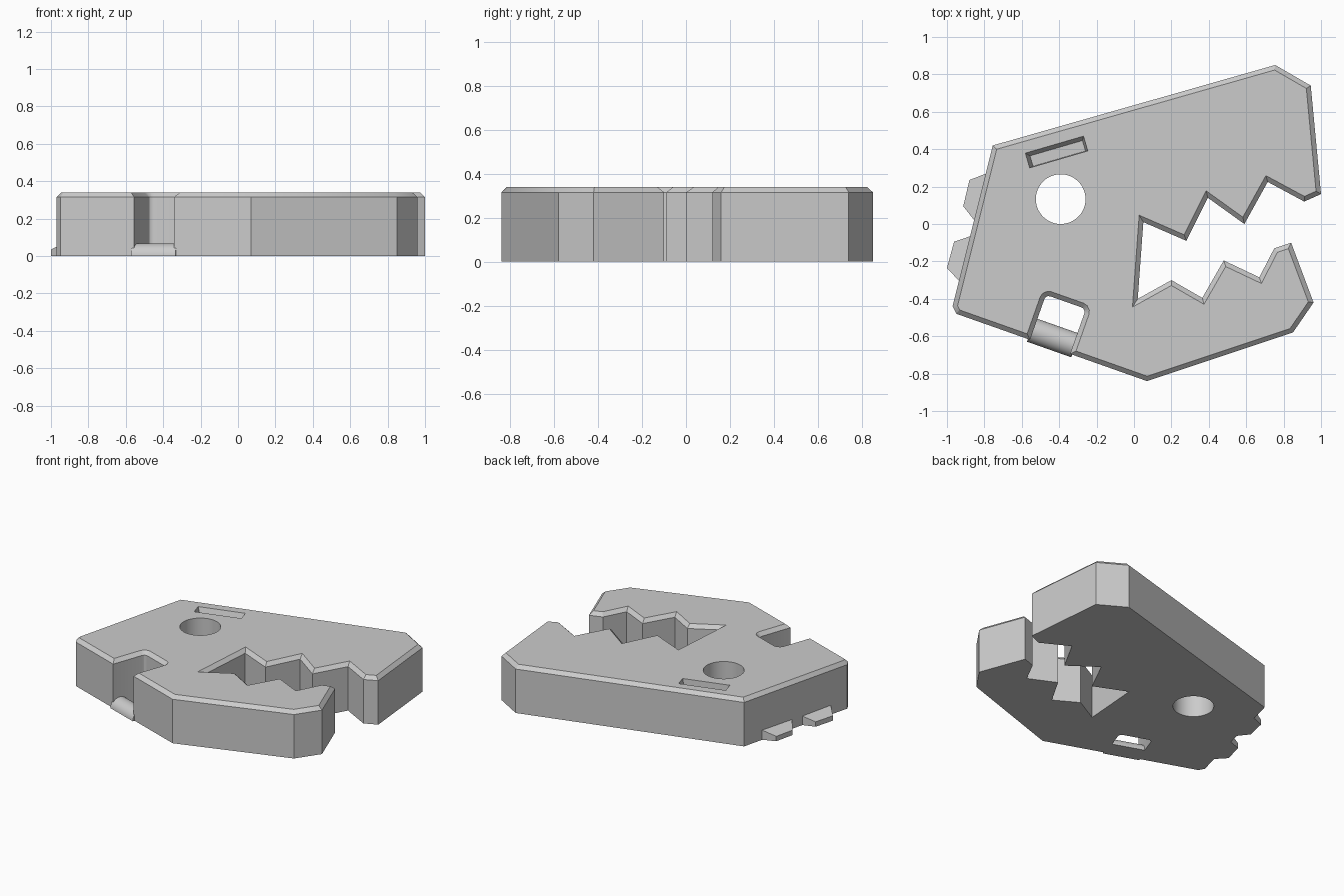
import bpy, bmesh, math
from mathutils import Vector

if "Cube" in bpy.data.objects:
    bpy.data.objects.remove(bpy.data.objects["Cube"], do_unlink=True)

GREY = (0.6, 0.6, 0.6, 1)
mat = bpy.data.materials.new("plain_grey")
mat.use_nodes = True
mat.diffuse_color = GREY
mat.node_tree.nodes["Principled BSDF"].inputs["Base Color"].default_value = GREY

HEIGHT, CHAMFER = 0.34, 0.025


def offset(pts, d):
    """Move a counter-clockwise outline inward by d with mitred corners."""
    out = []
    for i, p in enumerate(pts):
        a = (p - pts[i - 1]).normalized()
        b = (pts[(i + 1) % len(pts)] - p).normalized()
        na, nb = Vector((-a.y, a.x)), Vector((-b.y, b.x))
        out.append(p + (na + nb) * (d / (1 + na.dot(nb))))
    return out


def loft(name, rings):
    """Join rings of equal point count into a closed solid."""
    bm = bmesh.new()
    loops = [[bm.verts.new(p) for p in ring] for ring in rings]
    n = len(loops[0])
    bm.faces.new(loops[0][::-1])
    bm.faces.new(loops[-1])
    for lo, hi in zip(loops, loops[1:]):
        for i in range(n):
            j = (i + 1) % n
            bm.faces.new((lo[i], lo[j], hi[j], hi[i]))
    bmesh.ops.recalc_face_normals(bm, faces=bm.faces)
    mesh = bpy.data.meshes.new(name)
    bm.to_mesh(mesh)
    bm.free()
    mesh.materials.append(mat)
    obj = bpy.data.objects.new(name, mesh)
    bpy.context.collection.objects.link(obj)
    return obj


def at(pts, z):
    return [(p.x, p.y, z) for p in pts]


def smooth(obj):
    bpy.ops.object.select_all(action='DESELECT')
    obj.select_set(True)
    bpy.context.view_layer.objects.active = obj
    bpy.ops.object.shade_smooth_by_angle(angle=math.radians(30))


# Belt slot in the lower edge, with rounded inner corners
along = Vector((1.02, -0.36)).normalized()
inward = Vector((-along.y, along.x))
slot_start = Vector((-0.556, -0.619))
SLOT_W, SLOT_D, R = 0.227, 0.255, 0.025


def slot_point(u, v):
    return slot_start + along * u + inward * v


slot = [slot_point(0, 0)]
for cu, start in ((R, 180), (SLOT_W - R, 90)):
    for k in range(4):
        t = math.radians(start - 30 * k)
        slot.append(slot_point(cu + R * math.cos(t), SLOT_D - R + R * math.sin(t)))
slot.append(slot_point(SLOT_W, 0))

# Head plate outline: back corner, slot, chin, lower teeth, upper teeth, brow
back = [(-0.97, -0.44), (-0.95, -0.48)]
chin = [(0.07, -0.84), (0.85, -0.58), (0.96, -0.42)]
lower_teeth = [(0.84, -0.10), (0.75, -0.13), (0.67, -0.285), (0.48, -0.195),
               (0.365, -0.395), (0.20, -0.30), (0.02, -0.40)]
upper_teeth = [(0.05, 0.01), (0.28, -0.09), (0.395, 0.14), (0.59, 0.0),
               (0.715, 0.225), (0.91, 0.12), (1.0, 0.16)]
brow = [(0.945, 0.74), (0.755, 0.85), (-0.755, 0.42)]
outline = ([Vector(p) for p in back] + slot
           + [Vector(p) for p in chin + lower_teeth + upper_teeth + brow])
head = loft("head_plate", [at(outline, 0), at(outline, HEIGHT - CHAMFER),
                           at(offset(outline, CHAMFER), HEIGHT)])

# Round through hole
circle = [Vector((-0.392 + 0.133 * math.cos(t), 0.133 + 0.133 * math.sin(t)))
          for t in (math.tau * k / 48 for k in range(48))]
hole_cutter = loft("hole_cutter", [at(circle, -0.1), at(circle, 0.5)])

# Shallow eye recess with sloping back and side walls
eye_u = Vector((0.96, 0.28)).normalized()
eye_v = Vector((-eye_u.y, eye_u.x))


def eye_rect(left, right, bottom, top):
    c = Vector((-0.414, 0.385))
    return [c + eye_u * u + eye_v * v for u, v in
            ((left, bottom), (right, bottom), (right, top), (left, top))]


rim = eye_rect(-0.162, 0.162, -0.041, 0.041)
eye_cutter = loft("eye_cutter", [at(eye_rect(-0.142, 0.15, -0.038, 0.02), HEIGHT - 0.06),
                                 at(rim, HEIGHT), at(rim, HEIGHT + 0.1)])

bpy.context.view_layer.objects.active = head
for cutter in (hole_cutter, eye_cutter):
    cutter.hide_render = True
    mod = head.modifiers.new(cutter.name, 'BOOLEAN')
    mod.operation, mod.solver, mod.object = 'DIFFERENCE', 'EXACT', cutter
    bpy.ops.object.modifier_apply(modifier=mod.name)
    bpy.data.objects.remove(cutter, do_unlink=True)
smooth(head)

# Half-round bar across the slot mouth
arch = [math.pi * k / 16 for k in range(17)]
bar = loft("slot_bar", [
    [(*slot_point(u, 0.052 - 0.067 * math.cos(t)), 0.067 * math.sin(t)) for t in arch]
    for u in (-0.012, SLOT_W + 0.012)])
smooth(bar)

# Sloping ridge tabs on the back edge
for name, pts in (("upper_back_tab", [(-0.79, 0.27), (-0.88, 0.235), (-0.913, 0.095), (-0.85, 0.015)]),
                  ("lower_back_tab", [(-0.86, -0.06), (-0.962, -0.095), (-1.0, -0.235), (-0.93, -0.31)])):
    pts = [Vector(p) for p in pts]
    loft(name, [at(pts, 0), [(p.x, p.y, z) for p, z in zip(pts, (0.07, 0.035, 0.035, 0.07))]])
